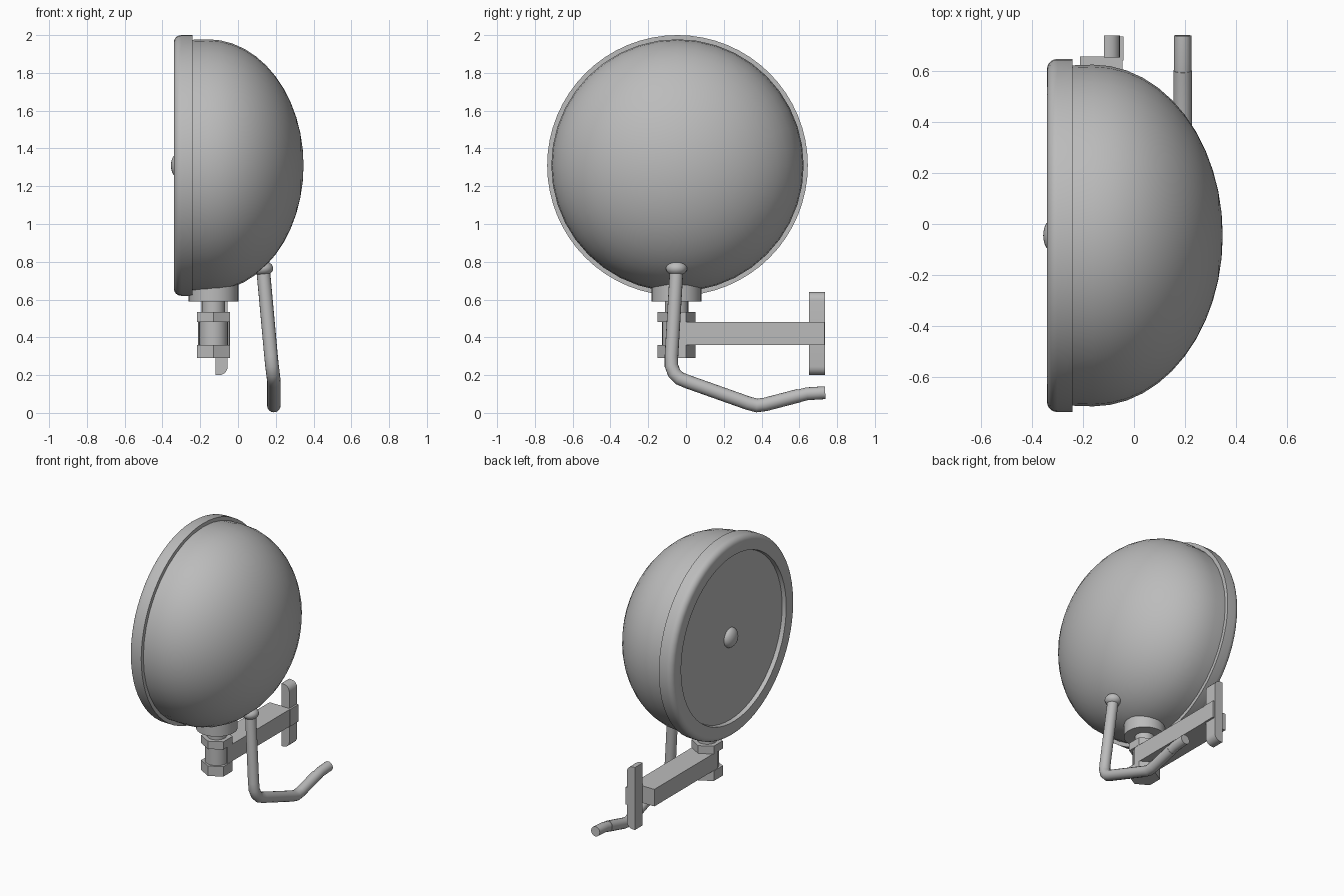
import bpy, bmesh, math
from mathutils import Matrix, Vector

cube = bpy.data.objects.get("Cube")
if cube:
    bpy.data.objects.remove(cube, do_unlink=True)

grey = bpy.data.materials.new("plain grey")
grey.use_nodes = True
grey.diffuse_color = (0.5, 0.5, 0.5, 1)
grey.node_tree.nodes["Principled BSDF"].inputs["Base Color"].default_value = grey.diffuse_color

AXIS_Y, AXIS_Z = -0.045, 1.31      # lamp axis, running along x
POST = Vector((-0.13, -0.05, 0))   # mounting post centre


def finish(name, bm, smooth=True):
    bmesh.ops.recalc_face_normals(bm, faces=bm.faces)
    mesh = bpy.data.meshes.new(name)
    bm.to_mesh(mesh)
    bm.free()
    mesh.materials.append(grey)
    obj = bpy.data.objects.new(name, mesh)
    bpy.context.collection.objects.link(obj)
    if smooth:
        bpy.ops.object.select_all(action='DESELECT')
        obj.select_set(True)
        bpy.context.view_layer.objects.active = obj
        bpy.ops.object.shade_smooth_by_angle(angle=math.radians(35))
    return obj


def lathe(name, profile, steps):
    """Revolve (radius, x) points about the lamp axis."""
    bm = bmesh.new()
    verts = [bm.verts.new((x, AXIS_Y, AXIS_Z + r)) for r, x in profile]
    edges = [bm.edges.new(pair) for pair in zip(verts, verts[1:])]
    bmesh.ops.spin(bm, geom=verts + edges, cent=(0, AXIS_Y, AXIS_Z), axis=(1, 0, 0),
                   angle=math.tau, steps=steps)
    bmesh.ops.remove_doubles(bm, verts=bm.verts, dist=0.0005)
    return finish(name, bm)


def column(name, radius, z0, z1, sides):
    """Upright prism on the mounting post."""
    bm = bmesh.new()
    place = Matrix.Translation(POST + Vector((0, 0, (z0 + z1) / 2)))
    bmesh.ops.create_cone(bm, cap_ends=True, segments=sides, radius1=radius,
                          radius2=radius, depth=z1 - z0, matrix=place)
    return finish(name, bm, sides > 6)


def box(name, low, high, round_left=0):
    bm = bmesh.new()
    low, high = Vector(low), Vector(high)
    bmesh.ops.create_cube(bm, size=1, matrix=Matrix.Translation((low + high) / 2)
                          @ Matrix.Diagonal((high - low).to_4d()))
    if round_left:
        # round the two depth-wise edges on the +x side
        edges = [e for e in bm.edges
                 if abs(e.verts[0].co.y - e.verts[1].co.y) > 0.01 and e.verts[0].co.x > high.x - 0.001]
        bmesh.ops.bevel(bm, geom=edges, offset=round_left, segments=5,
                        profile=0.5, affect='EDGES')
    return finish(name, bm, bool(round_left))


def ball(name, centre, scale):
    bm = bmesh.new()
    bmesh.ops.create_uvsphere(bm, u_segments=24, v_segments=14, radius=1,
                              matrix=Matrix.Translation(centre) @ Matrix.Diagonal((*scale, 1)))
    return finish(name, bm)


def tube(name, points, radius, sides=16):
    """Sweep a round section along a path."""
    bm = bmesh.new()
    points = [Vector(p) for p in points]
    rings = []
    for i, p in enumerate(points):
        along = (points[min(i + 1, len(points) - 1)] - points[max(i - 1, 0)]).normalized()
        across = Vector((1, 0, 0))
        across = (across - along * across.dot(along)).normalized()
        other = along.cross(across)
        rings.append([bm.verts.new(p + radius * (across * math.cos(a) + other * math.sin(a)))
                      for a in (math.tau * k / sides for k in range(sides))])
    for a, b in zip(rings, rings[1:]):
        for k in range(sides):
            n = (k + 1) % sides
            bm.faces.new((a[k], a[n], b[n], b[k]))
    bm.faces.new(rings[0])
    bm.faces.new(rings[-1])
    return finish(name, bm)


# Domed shell: half ellipse behind a short straight collar
quarter = [math.pi / 2 * i / 12 for i in range(13)]
dome = [(0, -0.25), (0.665, -0.25)]
dome += [(0.668 * math.cos(a), -0.16 + 0.507 * math.sin(a)) for a in quarter]
lathe("lamp_dome", dome, 40)

# Rounded rim with recessed front disc
corner = [(0.65 + 0.04 * math.sin(a), -0.30 - 0.04 * math.cos(a))
          for a in (math.pi / 2 * i / 6 for i in range(7))]
lathe("lamp_rim", [(0, -0.312), (0.58, -0.312), (0.585, -0.34)] + corner
      + [(0.69, -0.24), (0, -0.24)], 64)
ball("disc_button", (-0.312, AXIS_Y, AXIS_Z), (0.043, 0.068, 0.068))

# Mounting post: collar, neck, spacer and two hex nuts
column("post_collar", 0.132, 0.59, 0.70, 32)
column("post_neck", 0.062, 0.52, 0.60, 24)
column("arm_boss", 0.076, 0.35, 0.49, 24)
column("upper_nut", 0.1, 0.48, 0.535, 6)
column("lower_nut", 0.1, 0.29, 0.36, 6)

# Side arm and end plate
box("bracket_arm", (-0.212, -0.05, 0.36), (-0.045, 0.655, 0.48))
box("arm_tongue", (-0.118, 0.64, 0.36), (-0.042, 0.734, 0.48))
box("end_plate", (-0.118, 0.65, 0.2), (-0.055, 0.737, 0.64), 0.045)

# Cable with its ball joint
ball("cable_joint", (0.13, -0.05, 0.765), (0.056, 0.056, 0.04))
tube("cable", [(0.133, -0.05, 0.76), (0.175, -0.077, 0.30), (0.18, -0.077, 0.25),
               (0.185, -0.062, 0.21), (0.188, -0.035, 0.183), (0.19, 0.0, 0.168),
               (0.19, 0.33, 0.051), (0.19, 0.375, 0.039), (0.19, 0.42, 0.045),
               (0.19, 0.60, 0.092)], 0.036)
tube("cable_end", [(0.19, 0.57, 0.083), (0.19, 0.64, 0.101), (0.19, 0.737, 0.107)], 0.034)
